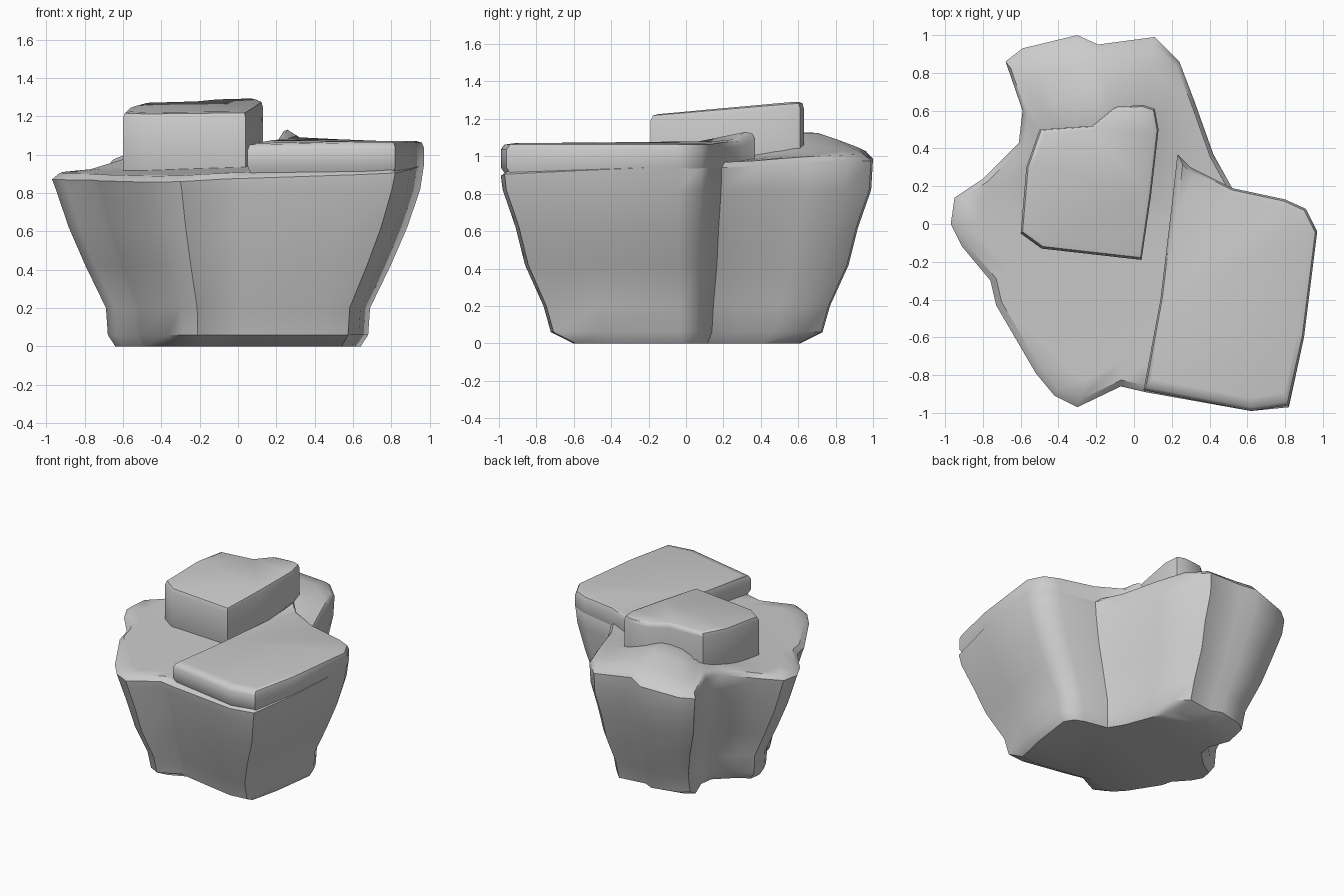
import bpy, bmesh, math
from mathutils import Vector

if "Cube" in bpy.data.objects:
    bpy.data.objects.remove(bpy.data.objects["Cube"])


def loft(name, rings, angle=40):
    """Skin closed rings of equal length, cap both ends."""
    bm = bmesh.new()
    rows = [[bm.verts.new(p) for p in r] for r in rings]
    n = len(rows[0])
    for a, b in zip(rows, rows[1:]):
        for i in range(n):
            j = (i + 1) % n
            bm.faces.new((a[i], a[j], b[j], b[i]))
    bm.faces.new(rows[0][::-1])
    bm.faces.new(rows[-1])
    bmesh.ops.triangulate(bm, faces=[f for f in bm.faces if len(f.verts) > 4])
    bmesh.ops.recalc_face_normals(bm, faces=bm.faces)
    me = bpy.data.meshes.new(name)
    bm.to_mesh(me)
    bm.free()
    ob = bpy.data.objects.new(name, me)
    bpy.context.collection.objects.link(ob)
    bpy.ops.object.select_all(action='DESELECT')
    ob.select_set(True)
    bpy.context.view_layer.objects.active = ob
    bpy.ops.object.shade_smooth_by_angle(angle=math.radians(angle))
    return ob


def ledge(name, outline, heights, low, mid):
    """Raised slab with a rounded upper rim and tucked-in base."""
    cx = sum(p[0] for p in outline) / len(outline)
    cy = sum(p[1] for p in outline) / len(outline)

    def ring(s, zs):
        return [(cx + (x - cx) * s, cy + (y - cy) * s, z)
                for (x, y), z in zip(outline, zs)]
    n = len(outline)
    loft(name, [ring(.92, [low] * n), ring(1, [mid] * n),
                ring(1, [h - .035 for h in heights]),
                ring(.975, [h - .008 for h in heights]),
                ring(.91, heights)], 50)


# main rock: outline flares upward from a smaller foot
outline = [(.82, -.97), (.90, -.6), (.97, -.04), (.91, .08), (.8, .13), (.52, .19),
           (.42, .37), (.32, .65), (.24, .86), (.11, .99), (-.19, .95), (-.30, 1),
           (-.59, .93), (-.68, .86), (-.59, .6), (-.61, .43), (-.8, .24), (-.95, .14),
           (-.97, 0), (-.91, -.12), (-.76, -.3), (-.73, -.43), (-.52, -.79),
           (-.42, -.91), (-.30, -.97), (-.07, -.86), (.06, -.89), (.62, -.99)]


def top_z(x, y):
    hump = math.exp(-((x + .22) ** 2 + (y - .6) ** 2) / .125)
    return .94 + .04 * x + .04 * y + .18 * hump


levels = [(0, .66, .61), (.06, .70, .73), (.2, .71, .77), (.42, .82, .87),
          (.62, .91, .92), (.82, .98, .99)]
rings = [[(x * sx, y * sy, z) for x, y in outline] for z, sx, sy in levels]
for s, dz in [(1, -.03), (.96, 0), (.85, 0), (.7, 0), (.55, 0), (.4, 0), (.2, 0)]:
    rings.append([(x * s, y * s, top_z(x * s, y * s) + dz) for x, y in outline])
loft("rock_body", rings)

# right ledge, flush with the outer wall, peaking at its back tip
ledge("right_ledge",
      [(.05, -.88), (.62, -.99), (.82, -.96), (.90, -.6), (.97, -.04), (.91, .08),
       (.8, .13), (.52, .19), (.3, .3), (.23, .37), (.2, .1), (.14, -.4)],
      [1.06, 1.07, 1.07, 1.07, 1.07, 1.07, 1.07, 1.08, 1.09, 1.13, 1.08, 1.075],
      .85, .94)

# upper block sitting on the hump
block = [(-.6, -.05), (-.49, -.13), (.04, -.19), (.09, .15), (.13, .5), (.11, .61),
         (.05, .63), (-.1, .62), (-.22, .52), (-.5, .5), (-.57, .3)]
ledge("upper_block", block, [1.225 + .08 * (y + .19) + .02 * x for x, y in block],
      .8, .9)
